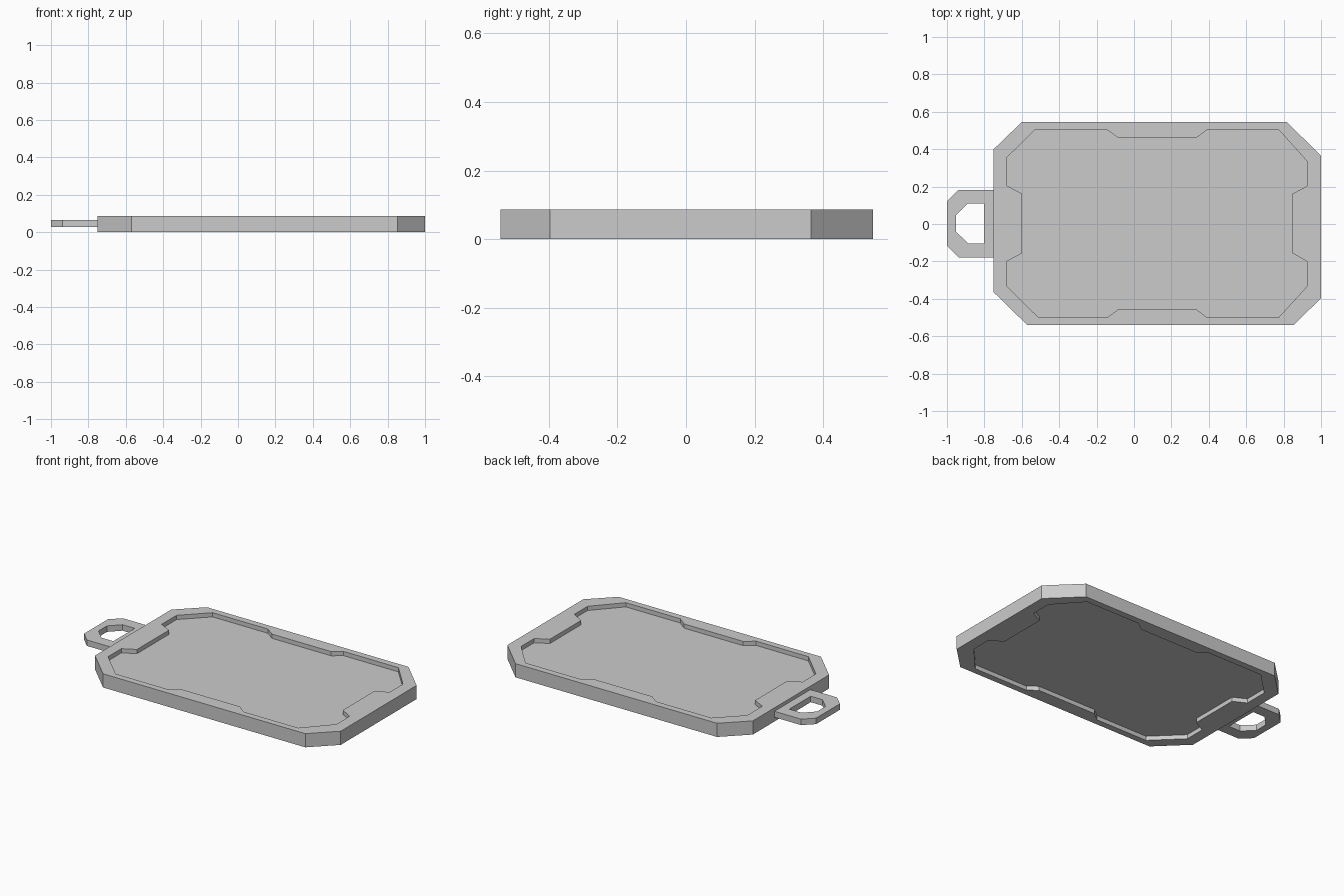
import bpy, bmesh

if "Cube" in bpy.data.objects:
    bpy.data.objects.remove(bpy.data.objects["Cube"])


def plate(name, z0, z1, *loops):
    """Solid plate from closed outlines; later outlines become holes."""
    cu = bpy.data.curves.new(name, 'CURVE')
    cu.dimensions = '2D'
    cu.fill_mode = 'BOTH'
    cu.extrude = (z1 - z0) / 2
    for pts in loops:
        sp = cu.splines.new('POLY')
        sp.points.add(len(pts) - 1)
        for p, (x, y) in zip(sp.points, pts):
            p.co = (x, y, 0, 1)
        sp.use_cyclic_u = True
    ob = bpy.data.objects.new(name, cu)
    bpy.context.collection.objects.link(ob)
    bpy.ops.object.select_all(action='DESELECT')
    ob.select_set(True)
    bpy.context.view_layer.objects.active = ob
    bpy.ops.object.convert(target='MESH')
    ob = bpy.context.object
    ob.name = name
    # weld caps to walls, flat faces, outward normals
    bm = bmesh.new()
    bm.from_mesh(ob.data)
    bmesh.ops.remove_doubles(bm, verts=bm.verts, dist=1e-4)
    bmesh.ops.translate(bm, verts=bm.verts, vec=(0, 0, (z0 + z1) / 2))
    bmesh.ops.recalc_face_normals(bm, faces=bm.faces)
    for f in bm.faces:
        f.smooth = False
    bm.to_mesh(ob.data)
    bm.free()
    return ob


# Outline profiles
outer = [(-0.60, 0.545), (0.817, 0.545), (1, 0.365), (1, -0.397),
         (0.852, -0.541), (-0.57, -0.541), (-0.75, -0.365), (-0.75, 0.40)]
inner = [(-0.53, 0.503), (-0.143, 0.503), (-0.083, 0.46), (0.332, 0.46),
         (0.39, 0.503), (0.775, 0.503), (0.925, 0.335), (0.925, 0.203),
         (0.845, 0.16), (0.845, -0.155), (0.925, -0.2), (0.925, -0.333),
         (0.773, -0.5), (0.39, -0.5), (0.332, -0.455), (-0.083, -0.455),
         (-0.143, -0.5), (-0.51, -0.5), (-0.68, -0.333), (-0.68, -0.2),
         (-0.6, -0.157), (-0.6, 0.163), (-0.68, 0.205), (-0.68, 0.355)]
grip = [(-0.74, 0.183), (-0.937, 0.183), (-1, 0.122), (-1, -0.117),
        (-0.937, -0.178), (-0.74, -0.178)]
grip_hole = [(-0.803, 0.11), (-0.888, 0.11), (-0.953, 0.045),
             (-0.953, -0.04), (-0.885, -0.105), (-0.803, -0.105)]

# Raised rim, recessed panel (both sides), and hanging loop
plate("rim", 0, 0.087, outer, inner)
plate("recessed_panel", 0.027, 0.06, inner)
plate("hanging_loop", 0.027, 0.065, grip, grip_hole)
